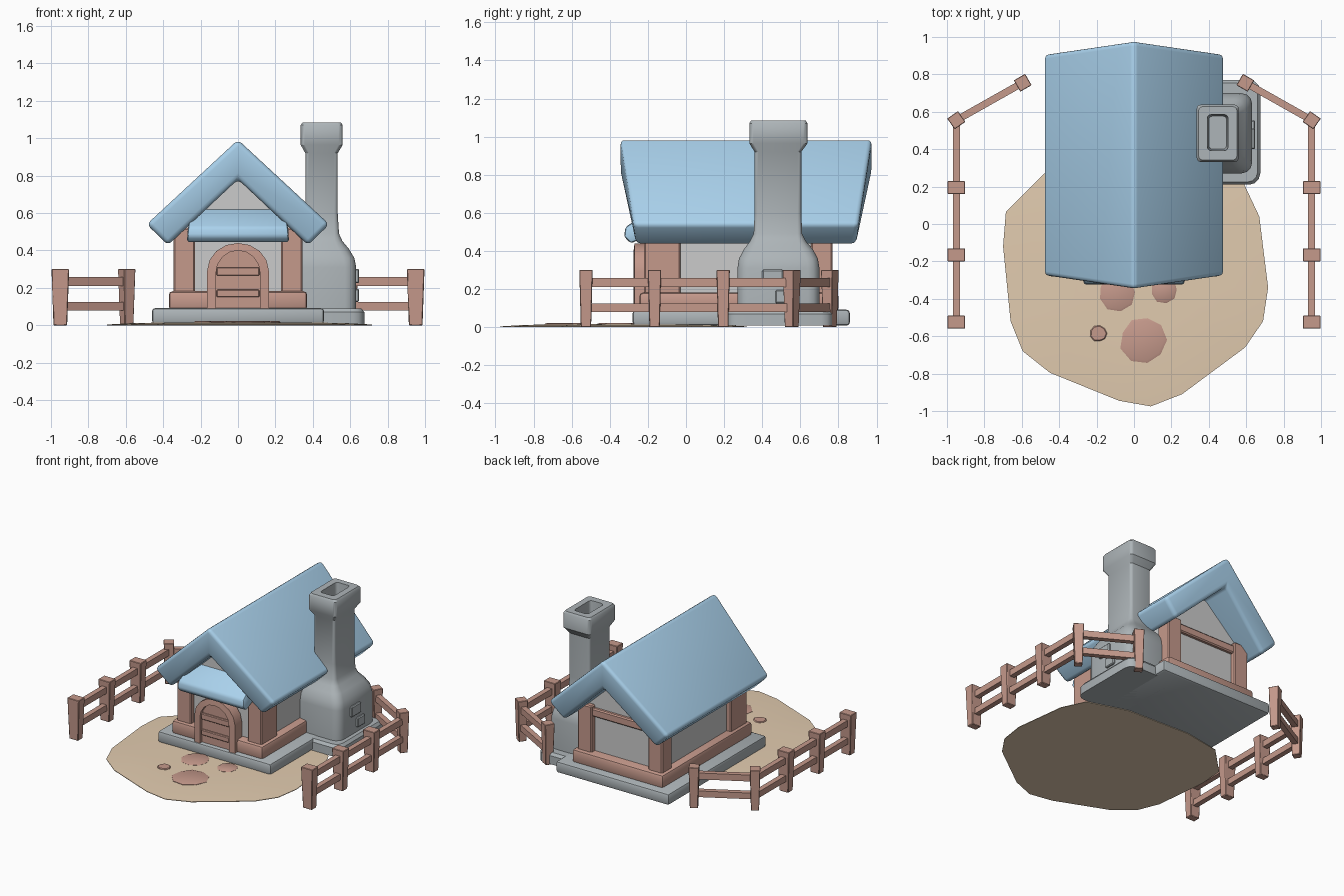
import bpy, bmesh, math, random
from mathutils import Vector, Matrix

if "Cube" in bpy.data.objects:
    bpy.data.objects.remove(bpy.data.objects["Cube"])

random.seed(4)


def material(name, rgb):
    m = bpy.data.materials.new(name)
    m.diffuse_color = (*rgb, 1)
    m.use_nodes = True
    m.node_tree.nodes["Principled BSDF"].inputs["Base Color"].default_value = m.diffuse_color
    return m


BLUE = material("roof_blue", (0.40, 0.64, 0.84))
WOOD = material("wood_brown", (0.56, 0.32, 0.26))
STONE = material("stone_grey", (0.42, 0.46, 0.48))
SAND = material("sand", (0.76, 0.60, 0.43))


def finish(name, bm, mat=None, bevel=0.0, segs=2):
    bmesh.ops.recalc_face_normals(bm, faces=bm.faces)
    if bevel:
        bmesh.ops.bevel(bm, geom=bm.edges[:], offset=bevel, segments=segs,
                        profile=0.5, affect='EDGES', clamp_overlap=True)
    me = bpy.data.meshes.new(name)
    bm.to_mesh(me)
    bm.free()
    ob = bpy.data.objects.new(name, me)
    bpy.context.collection.objects.link(ob)
    if mat:
        me.materials.append(mat)
    bpy.ops.object.select_all(action='DESELECT')
    ob.select_set(True)
    bpy.context.view_layer.objects.active = ob
    bpy.ops.object.shade_smooth_by_angle(angle=math.radians(35))
    return ob


def loft(name, rings, mat=None, bevel=0.0, segs=2):
    """Skin a list of equally long point rings and cap both ends."""
    bm = bmesh.new()
    vs = [[bm.verts.new(p) for p in r] for r in rings]
    n = len(vs[0])
    for a, b in zip(vs, vs[1:]):
        for i in range(n):
            bm.faces.new((a[i], a[(i + 1) % n], b[(i + 1) % n], b[i]))
    bm.faces.new(vs[0])
    bm.faces.new(vs[-1])
    return finish(name, bm, mat, bevel, segs)


def box(name, x, y, z, mat=None, bevel=0.008, segs=1):
    ring = lambda h: [(x[0], y[0], h), (x[1], y[0], h), (x[1], y[1], h), (x[0], y[1], h)]
    return loft(name, [ring(z[0]), ring(z[1])], mat, bevel, segs)


def round_rect(x0, x1, y0, y1, z, r):
    pts = []
    for k, (cx, cy) in enumerate([(x1 - r, y1 - r), (x0 + r, y1 - r), (x0 + r, y0 + r), (x1 - r, y0 + r)]):
        for s in range(4):
            a = math.radians(90 * k + 30 * s)
            pts.append((cx + r * math.cos(a), cy + r * math.sin(a), z))
    return pts


# sandy yard, a low dome with an irregular outline
outline = [(-.48, .27), (-.685, .065), (-.70, -.12), (-.66, -.52), (-.595, -.68), (-.45, -.795),
           (-.08, -.945), (.09, -.975), (.257, -.91), (.594, -.66), (.69, -.52), (.717, -.34),
           (.67, .04), (.59, .21), (.3, .3), (-.2, .32)]
scaled = lambda s, z: [(x * s, -.33 + (y + .33) * s, z) for x, y in outline]
loft("sandy_yard", [scaled(1, 0), scaled(1, .004), scaled(.8, .012), scaled(.45, .016)], SAND)

# stepping stones
for i, (cx, cy, r) in enumerate([(-.09, -.365, .1), (.16, -.35, .072), (-.19, -.585, .045), (.05, -.62, .125)]):
    rad = [r * random.uniform(.92, 1.06) for _ in range(9)]
    ring = lambda s, z: [(cx + q * s * math.cos(k * math.tau / 9), cy + q * s * math.sin(k * math.tau / 9), z)
                         for k, q in enumerate(rad)]
    loft(f"stepping_stone_{i}", [ring(1, .003), ring(1, .017), ring(.88, .022)], WOOD)

# stone foundation
box("foundation", (-.46, .46), (-.28, .86), (.008, .092), STONE, .018, 2)
loft("chimney_footing", [round_rect(.3, .675, .21, .77, .008, .06), round_rect(.3, .675, .21, .77, .07, .06),
                         round_rect(.31, .66, .225, .755, .09, .05)], STONE)

# timber sill, walls and corner posts
box("timber_sill", (-.37, .37), (-.245, .80), (.08, .182), WOOD, .02, 2)
wall = [(-.31, .1), (.31, .1), (.31, .54), (0, .83), (-.31, .54)]
loft("walls", [[(x, y, z) for x, z in wall] for y in (-.18, .73)])
for s, side in ((-1, "left"), (1, "right")):
    xs = sorted((s * .23, s * .345))
    box(f"front_post_{side}", xs, (-.22, -.03), (.16, .52), WOOD)
    box(f"back_post_{side}", xs, (.655, .77), (.16, .52), WOOD)
box("back_beam", (-.28, .28), (.70, .755), (.44, .5), WOOD)

# thick chevron roof, longer along the ridge than along the eaves
section = [(0, .992), (.488, .54), (.375, .428), (0, .78), (-.375, .428), (-.488, .54)]
half = lambda z: .575 + .088 * (z - .43) / .555
loft("main_roof", [[(x, .315 + s * half(z if z != .78 else .9), z) for x, z in section] for s in (-1, 1)],
     BLUE, .026, 3)

# small porch roof over the door
porch = [(-.29, .44), (-.325, .475), (-.318, .525), (-.15, .64), (-.15, .5)]
loft("porch_roof", [[(s * (.272 - .18 * max(0, z - .5)), y, z) for y, z in porch] for s in (-1, 1)], BLUE, .014, 2)


# arched door with frame and planks
def arch(w, top, spring, n=8):
    curve = [(w * math.cos(math.pi * i / n), spring + (top - spring) * math.sin(math.pi * i / n)) for i in range(n + 1)]
    return [(w, .09)] + curve + [(-w, .09)]


outer, inner = arch(.165, .44, .29), arch(.118, .40, .28)
bm = bmesh.new()
grid = [[bm.verts.new((x, y, z)) for x, z in prof]
        for prof, y in ((outer, -.19), (outer, -.27), (inner, -.275), (inner, -.19))]
for k in range(4):
    a, b = grid[k], grid[(k + 1) % 4]
    for i in range(len(a) - 1):
        bm.faces.new((a[i], a[i + 1], b[i + 1], b[i]))
for i in (0, -1):
    bm.faces.new([g[i] for g in grid])
finish("door_frame", bm, WOOD)
loft("door_panel", [[(x, y, z) for x, z in inner] for y in (-.18, -.25)], WOOD)
for i, (z0, z1) in enumerate([(.15, .19), (.265, .31)]):
    box(f"door_plank_{i}", (-.115, .115), (-.266, -.24), (z0, z1), WOOD, .005)

# chimney with flared hearth, cap and hollow flue
levels = [(.08, .28, .632, .27, .70, .06), (.31, .28, .632, .27, .70, .06), (.36, .285, .622, .278, .692, .06),
          (.41, .30, .592, .305, .665, .055), (.45, .335, .558, .335, .63, .04), (.49, .355, .54, .355, .61, .025),
          (.60, .36, .533, .36, .605, .02), (.92, .36, .533, .36, .605, .02), (.965, .335, .56, .332, .638, .022),
          (1.07, .335, .56, .332, .638, .022), (1.085, .345, .55, .342, .628, .022),
          (1.085, .392, .503, .392, .585, .02), (.97, .40, .495, .40, .577, .02)]
loft("chimney", [round_rect(x0, x1, y0, y1, z, r) for z, x0, x1, y0, y1, r in levels], STONE)
box("chimney_brick_upper", (.61, .647), (.40, .51), (.225, .302), STONE, .006)
box("chimney_brick_lower", (.61, .647), (.47, .555), (.125, .195), STONE, .006)


# fences: tapered posts joined by two rails, mirrored left and right
def fence_post(name, x, y, turn):
    rings = []
    for h, z in ((.027, 0), (.035, .3)):
        rot = Matrix.Rotation(turn, 3, 'Z')
        rings.append([Vector((x, y, z)) + rot @ Vector((a * h, b * h, 0))
                      for a, b in ((-1, -1), (1, -1), (1, 1), (-1, 1))])
    loft(name, rings, WOOD, .003, 1)


def rail(name, a, b, z0, z1):
    a, b = Vector((*a, 0)), Vector((*b, 0))
    d = (b - a).normalized()
    n = Vector((-d.y, d.x, 0)) * .019
    loft(name, [[p + n + Vector((0, 0, z0)), p - n + Vector((0, 0, z0)),
                 p - n + Vector((0, 0, z1)), p + n + Vector((0, 0, z1))] for p in (a, b)], WOOD)


for s, side in ((-1, "left"), (1, "right")):
    spots = [(s * .95, -.525, 0), (s * .95, -.165, 0), (s * .95, .195, 0),
             (s * .95, .555, -s * math.radians(35)), (s * .595, .755, -s * math.radians(30))]
    for i, (x, y, t) in enumerate(spots):
        fence_post(f"fence_post_{side}_{i}", x, y, t)
    for i, (p, q) in enumerate(zip(spots, spots[1:])):
        rail(f"fence_rail_low_{side}_{i}", p[:2], q[:2], .08, .125)
        rail(f"fence_rail_high_{side}_{i}", p[:2], q[:2], .21, .257)
# widen the straight posts across the fence line so they reach the full width
for ob in bpy.data.objects:
    if ob.name.startswith("fence_post") and ob.name[-1] in "012":
        cx = .95 if "right" in ob.name else -.95
        for v in ob.data.vertices:
            v.co.x = cx + (v.co.x - cx) * 1.35
